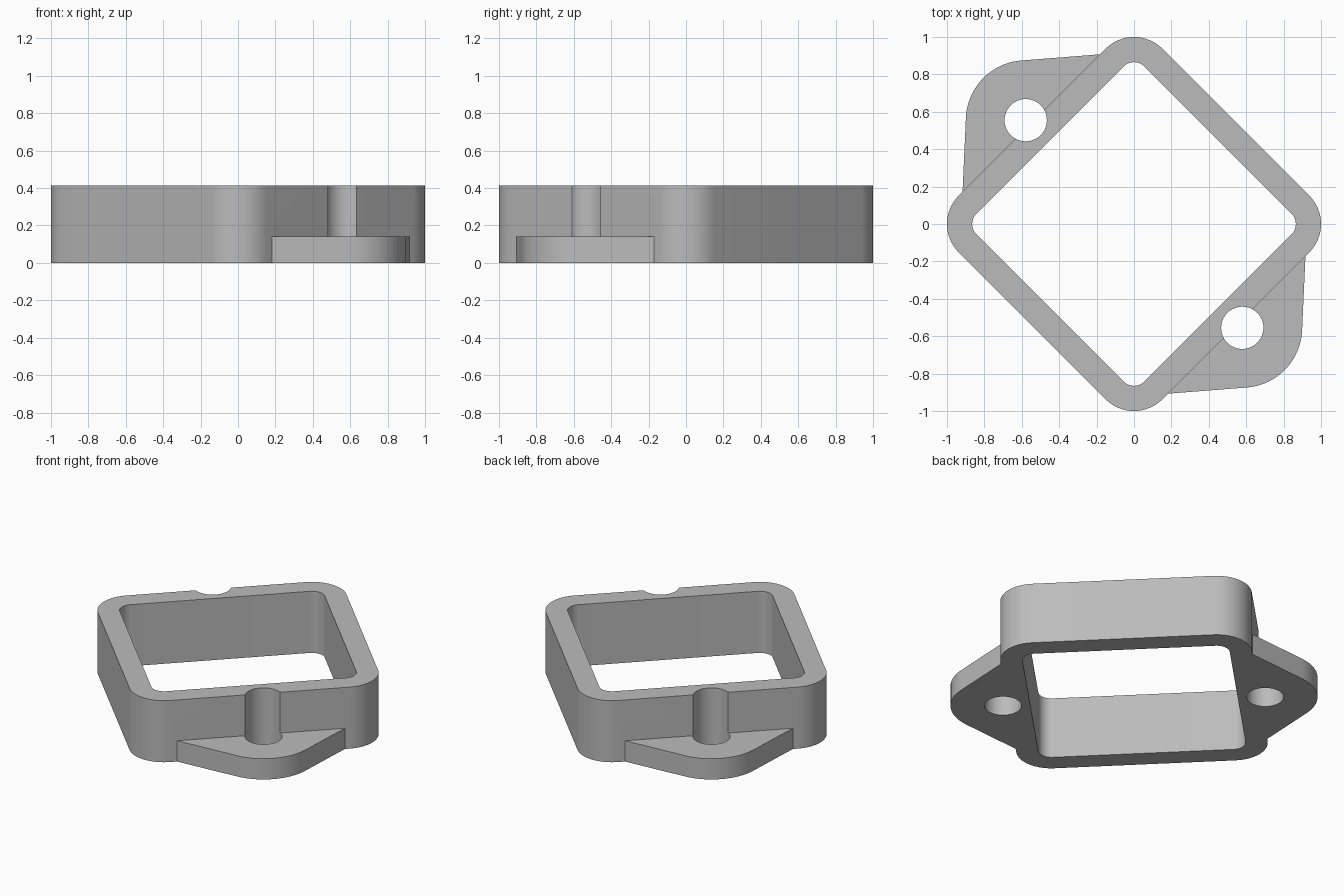
import bpy
import bmesh
from math import cos, sin, radians

cube = bpy.data.objects.get("Cube")
if cube:
    bpy.data.objects.remove(cube, do_unlink=True)

HEIGHT = 0.415
FLANGE_HEIGHT = 0.14
CORNER = 0.785                 # distance of the corner arc centres
OUTER_R, INNER_R = 0.215, 0.08
HOLE = (0.579, -0.555)
HOLE_R, LUG_R = 0.113, 0.32

grey = bpy.data.materials.new("plain grey")
grey.use_nodes = True
grey.diffuse_color = (0.5, 0.5, 0.5, 1)
grey.node_tree.nodes["Principled BSDF"].inputs["Base Color"].default_value = (0.5, 0.5, 0.5, 1)


def arc(centre, radius, start, end, steps):
    angles = [radians(start + (end - start) * i / steps) for i in range(steps + 1)]
    return [(centre[0] + radius * cos(a), centre[1] + radius * sin(a)) for a in angles]


def diamond(radius):
    """Square standing on a corner, with rounded corners."""
    points = []
    for turn in (0, 90, 180, 270):
        centre = (CORNER * cos(radians(turn)), CORNER * sin(radians(turn)))
        points += arc(centre, radius, turn - 45, turn + 45, 16)
    return points


def prism(name, outline, bottom, top):
    bm = bmesh.new()
    face = bm.faces.new([bm.verts.new((x, y, bottom)) for x, y in outline])
    extruded = bmesh.ops.extrude_face_region(bm, geom=[face])["geom"]
    verts = [v for v in extruded if isinstance(v, bmesh.types.BMVert)]
    bmesh.ops.translate(bm, verts=verts, vec=(0, 0, top - bottom))
    bmesh.ops.recalc_face_normals(bm, faces=bm.faces)
    mesh = bpy.data.meshes.new(name)
    bm.to_mesh(mesh)
    bm.free()
    mesh.materials.append(grey)
    obj = bpy.data.objects.new(name, mesh)
    bpy.context.collection.objects.link(obj)
    return obj


def combine(target, tool, operation):
    """Apply a boolean and discard the tool object."""
    mod = target.modifiers.new("boolean", 'BOOLEAN')
    mod.operation, mod.solver, mod.object = operation, 'EXACT', tool
    bpy.context.view_layer.objects.active = target
    bpy.ops.object.modifier_apply(modifier=mod.name)
    bpy.data.objects.remove(tool, do_unlink=True)


# Tall frame body, filled until the opening is cut
frame = prism("flanged_frame", diamond(OUTER_R), 0, HEIGHT)

# Two low mounting flanges on opposite sides, blended into the frame corners
lug = [(0.12, -0.912)] + arc(HOLE, LUG_R, -86, -3, 24) + [(0.92, -0.1)]
for side in (1, -1):
    outline = [(side * x, side * y) for x, y in lug]
    combine(frame, prism("flange", outline, 0, FLANGE_HEIGHT), 'UNION')

# Central opening
combine(frame, prism("opening", diamond(INNER_R), -0.1, HEIGHT + 0.1), 'DIFFERENCE')

# Bolt holes, which also groove the frame walls
for side in (1, -1):
    circle = arc((side * HOLE[0], side * HOLE[1]), HOLE_R, 0, 360, 48)[:-1]
    combine(frame, prism("bolt_hole", circle, -0.1, HEIGHT + 0.1), 'DIFFERENCE')

bpy.ops.object.select_all(action='DESELECT')
frame.select_set(True)
bpy.context.view_layer.objects.active = frame
bpy.ops.object.shade_smooth_by_angle(angle=radians(30))
